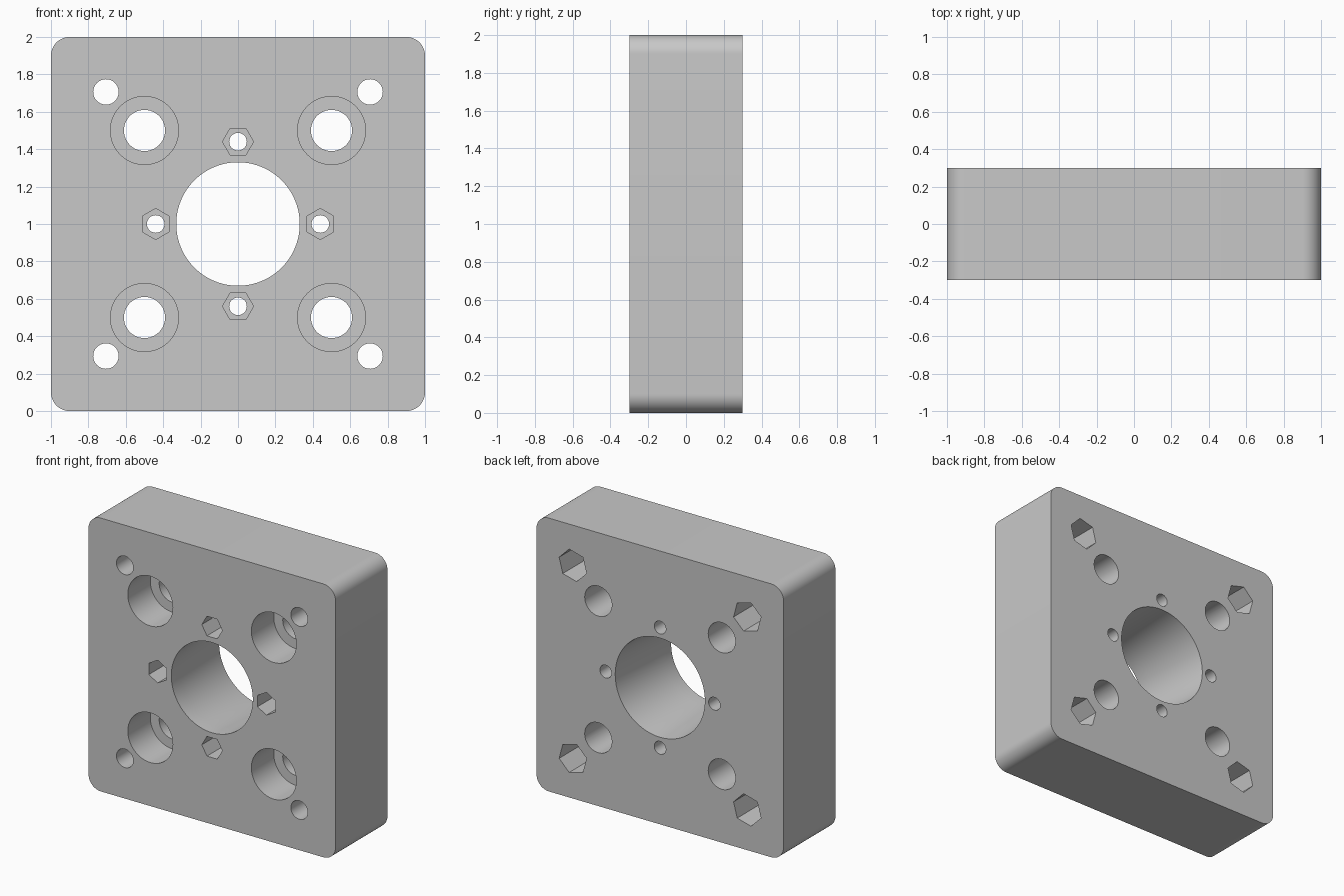
import bpy, bmesh
from math import sin, cos, pi, radians

if "Cube" in bpy.data.objects:
    bpy.data.objects.remove(bpy.data.objects["Cube"], do_unlink=True)

HALF = 0.3      # half the block thickness
OVER = 0.02     # how far cutters stick out of the block

steel = bpy.data.materials.new("plain grey")
steel.use_nodes = True
GREY = (0.58, 0.58, 0.58, 1)
steel.diffuse_color = GREY
steel.node_tree.nodes["Principled BSDF"].inputs["Base Color"].default_value = GREY


def lathe(name, profile, x, z, sides=64, turn=0.0):
    """Solid around an axis along y, from (y, radius) pairs."""
    bm = bmesh.new()
    rings = []
    for y, r in profile:
        angles = [turn + 2 * pi * i / sides for i in range(sides)]
        rings.append([bm.verts.new((x + r * cos(a), y, z + r * sin(a))) for a in angles])
    for a, b in zip(rings, rings[1:]):
        for i in range(sides):
            j = (i + 1) % sides
            bm.faces.new((a[i], a[j], b[j], b[i]))
    bm.faces.new(rings[0])
    bm.faces.new(rings[-1])
    bmesh.ops.recalc_face_normals(bm, faces=bm.faces)
    mesh = bpy.data.meshes.new(name)
    bm.to_mesh(mesh)
    bm.free()
    obj = bpy.data.objects.new(name, mesh)
    bpy.context.collection.objects.link(obj)
    obj.hide_render = True
    return obj


# Block with rounded upright edges along y
bm = bmesh.new()
bmesh.ops.create_cube(bm, size=2)
for v in bm.verts:
    v.co.y *= HALF
    v.co.z += 1
long_edges = [e for e in bm.edges if abs(e.verts[0].co.y - e.verts[1].co.y) > 0.1]
bmesh.ops.bevel(bm, geom=long_edges, offset=0.1, segments=12, profile=0.5, affect='EDGES')
mesh = bpy.data.meshes.new("mount_block")
bm.to_mesh(mesh)
bm.free()
mesh.materials.append(steel)
block = bpy.data.objects.new("mount_block", mesh)
bpy.context.collection.objects.link(block)

FRONT, BACK = -HALF - OVER, HALF + OVER
cutters = []

# Central bore: straight lip, then widening towards the back
cutters.append(lathe("central_bore", [(FRONT, 0.33), (-0.2, 0.33), (HALF, 0.363), (BACK, 0.364)],
                     0, 1, sides=128))

for k in range(4):
    # Small bolt holes with nut pockets in the front
    a = k * pi / 2
    x, z = 0.44 * cos(a), 1 + 0.44 * sin(a)
    cutters.append(lathe("bolt_hole", [(FRONT, 0.047), (BACK, 0.047)], x, z, 32))
    cutters.append(lathe("nut_pocket", [(FRONT, 0.083), (-0.05, 0.083)], x, z, 6, a + pi / 2))

    # Counterbored holes and corner holes with nut pockets in the back
    a += pi / 4
    sx, sz = (1 if cos(a) > 0 else -1), (1 if sin(a) > 0 else -1)
    step = -HALF + 0.26
    cutters.append(lathe("counterbore", [(FRONT, 0.182), (step, 0.182), (step, 0.11), (BACK, 0.11)],
                         0.5 * sx, 1 + 0.5 * sz))
    x, z = 0.706 * sx, 1 + 0.706 * sz
    cutters.append(lathe("corner_hole", [(FRONT, 0.068), (BACK, 0.068)], x, z, 40))
    cutters.append(lathe("corner_nut_pocket", [(0.05, 0.115), (BACK, 0.115)], x, z, 6, a + pi / 2))

# Cut everything out of the block
bpy.ops.object.select_all(action='DESELECT')
bpy.context.view_layer.objects.active = block
block.select_set(True)
for cutter in cutters:
    mod = block.modifiers.new("cut", 'BOOLEAN')
    mod.operation = 'DIFFERENCE'
    mod.solver = 'EXACT'
    mod.object = cutter
    bpy.ops.object.modifier_apply(modifier=mod.name)
for cutter in cutters:
    bpy.data.objects.remove(cutter, do_unlink=True)

bpy.ops.object.shade_smooth_by_angle(angle=radians(30))
